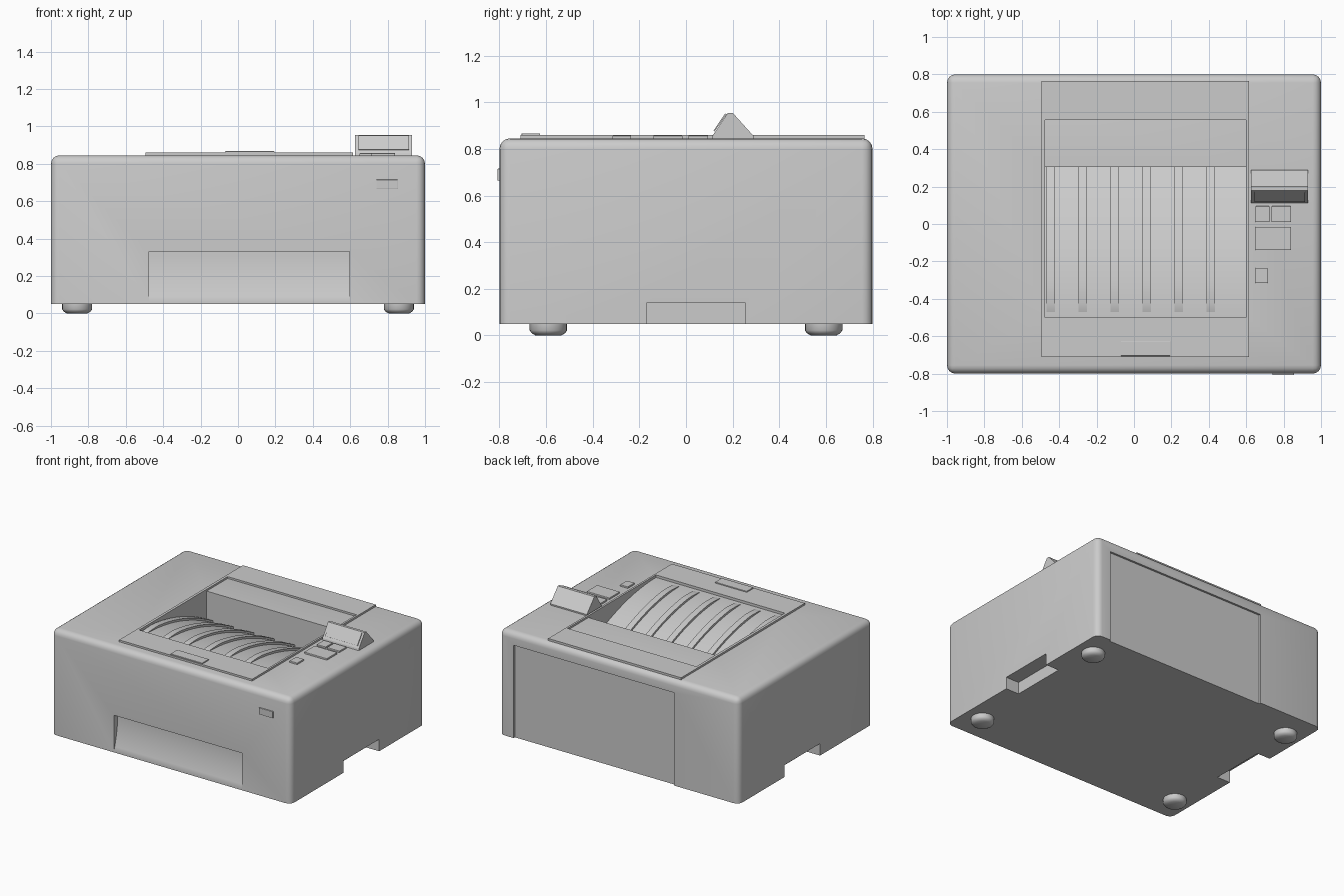
import bpy, bmesh, math
from mathutils import Vector

if "Cube" in bpy.data.objects:
    bpy.data.objects.remove(bpy.data.objects["Cube"])


def make(name, bm):
    bmesh.ops.recalc_face_normals(bm, faces=bm.faces)
    me = bpy.data.meshes.new(name)
    bm.to_mesh(me)
    bm.free()
    ob = bpy.data.objects.new(name, me)
    bpy.context.collection.objects.link(ob)
    return ob


def box(name, x, y, z, bevel=0.0, pick=None, seg=2):
    bm = bmesh.new()
    bmesh.ops.create_cube(bm, size=1)
    for v in bm.verts:
        v.co = Vector([r[0] + (c + 0.5) * (r[1] - r[0]) for c, r in zip(v.co, (x, y, z))])
    if bevel:
        edges = [e for e in bm.edges if pick is None or pick(e)]
        bmesh.ops.bevel(bm, geom=edges, offset=bevel, segments=seg, profile=0.5, affect='EDGES')
    return make(name, bm)


def prism(name, pts, x0, x1):
    """Extrude a (y, z) outline from x0 to x1."""
    bm = bmesh.new()
    a = [bm.verts.new((x0, y, z)) for y, z in pts]
    b = [bm.verts.new((x1, y, z)) for y, z in pts]
    bm.faces.new(a)
    bm.faces.new(b[::-1])
    n = len(pts)
    for i in range(n):
        j = (i + 1) % n
        bm.faces.new((a[i], b[i], b[j], a[j]))
    return make(name, bm)


def smooth(ob, angle=35):
    bpy.ops.object.select_all(action='DESELECT')
    ob.select_set(True)
    bpy.context.view_layer.objects.active = ob
    bpy.ops.object.shade_smooth_by_angle(angle=math.radians(angle))


def cut(ob, cutters):
    bpy.context.view_layer.objects.active = ob
    for c in cutters:
        m = ob.modifiers.new("cut", 'BOOLEAN')
        m.operation = 'DIFFERENCE'
        m.solver = 'EXACT'
        m.object = c
        bpy.ops.object.modifier_apply(modifier=m.name)
        bpy.data.objects.remove(c)


# Paper rest curve, falling from the front rim to the back of the well
Y0, Y1 = -0.5, 0.305


def rest(y):
    t = (y - Y0) / (Y1 - Y0)
    return 0.84 - 0.22 * t ** 2


ys = [Y0 + (Y1 - Y0) * i / 20 for i in range(21)]

# Main housing, rounded everywhere except along the bottom
BOT, TOP = 0.05, 0.845
body = box("housing", (-1, 1), (-0.8, 0.8), (BOT, TOP), 0.045,
           lambda e: max(v.co.z for v in e.verts) > 0.5, 4)

# Paper well, front scoop, side grips, rear door recess
well = prism("well_cutter", [(y, rest(y)) for y in ys] + [(Y1, 1), (Y0, 1)], -0.475, 0.6)
scoop_curve = [(-0.755 - 0.045 * (i / 10) ** 2, 0.33 - 0.265 * i / 10) for i in range(11)]
scoop = prism("scoop_cutter", scoop_curve + [(-0.9, 0.065), (-0.9, 0.33)], -0.475, 0.595)
grips = [box("grip_cutter", sorted((s * 0.89, s * 1.1)), (-0.17, 0.255), (0, 0.14))
         for s in (-1, 1)]
rear = box("rear_cutter", (-0.46, 0.88), (0.785, 0.9), (0, 0.75))
cut(body, [well, scoop, rear] + grips)
smooth(body)

# Raised lid frame around the well
lid = box("lid_frame", (-0.495, 0.615), (-0.71, 0.765), (0.835, 0.859))
cut(lid, [box("lid_cutter", (-0.475, 0.6), (Y0, 0.555), (0.7, 1))])

# Lid latch
box("lid_latch", (-0.07, 0.195), (-0.705, -0.625), (0.85, 0.867), 0.003)

# Curved paper ribs
for i in range(6):
    x = -0.445 + i * 0.171
    upper = [(y, rest(y) + 0.016 * min(1, (y - Y0) / 0.15)) for y in ys[1:]]
    lower = [(y, rest(y) - 0.012) for y in reversed(ys)]
    smooth(prism("paper_rib", upper + lower, x - 0.023, x + 0.023))

# Tilted control display
prism("display_housing", [(0.11, 0.84), (0.115, 0.858), (0.18, 0.955), (0.2, 0.955),
                          (0.29, 0.855), (0.29, 0.84)], 0.625, 0.93)
prism("display_screen", [(0.122, 0.874), (0.117, 0.877), (0.168, 0.952), (0.174, 0.948)],
      0.645, 0.915)

# Buttons on the top
for x, y in (((0.65, 0.725), (0.01, 0.095)), ((0.735, 0.84), (0.01, 0.095)),
             ((0.65, 0.84), (-0.14, -0.015)), ((0.65, 0.715), (-0.315, -0.235))):
    box("control_button", x, y, (0.835, 0.857), 0.003)

# Power button on the front
box("power_button", (0.74, 0.855), (-0.808, -0.79), (0.665, 0.715), 0.002)

# Rounded feet
for sx in (-0.86, 0.86):
    for sy in (-0.59, 0.59):
        bm = bmesh.new()
        rings = []
        for r, z in ((0.08, 0.055), (0.08, 0.022), (0.072, 0.01), (0.055, 0.0)):
            rings.append([bm.verts.new((sx + r * math.cos(k * math.tau / 24),
                                        sy + r * math.sin(k * math.tau / 24), z))
                          for k in range(24)])
        for a, b in zip(rings, rings[1:]):
            for k in range(24):
                bm.faces.new((a[k], a[(k + 1) % 24], b[(k + 1) % 24], b[k]))
        bm.faces.new(rings[0])
        bm.faces.new(rings[-1])
        smooth(make("foot", bm), 40)
